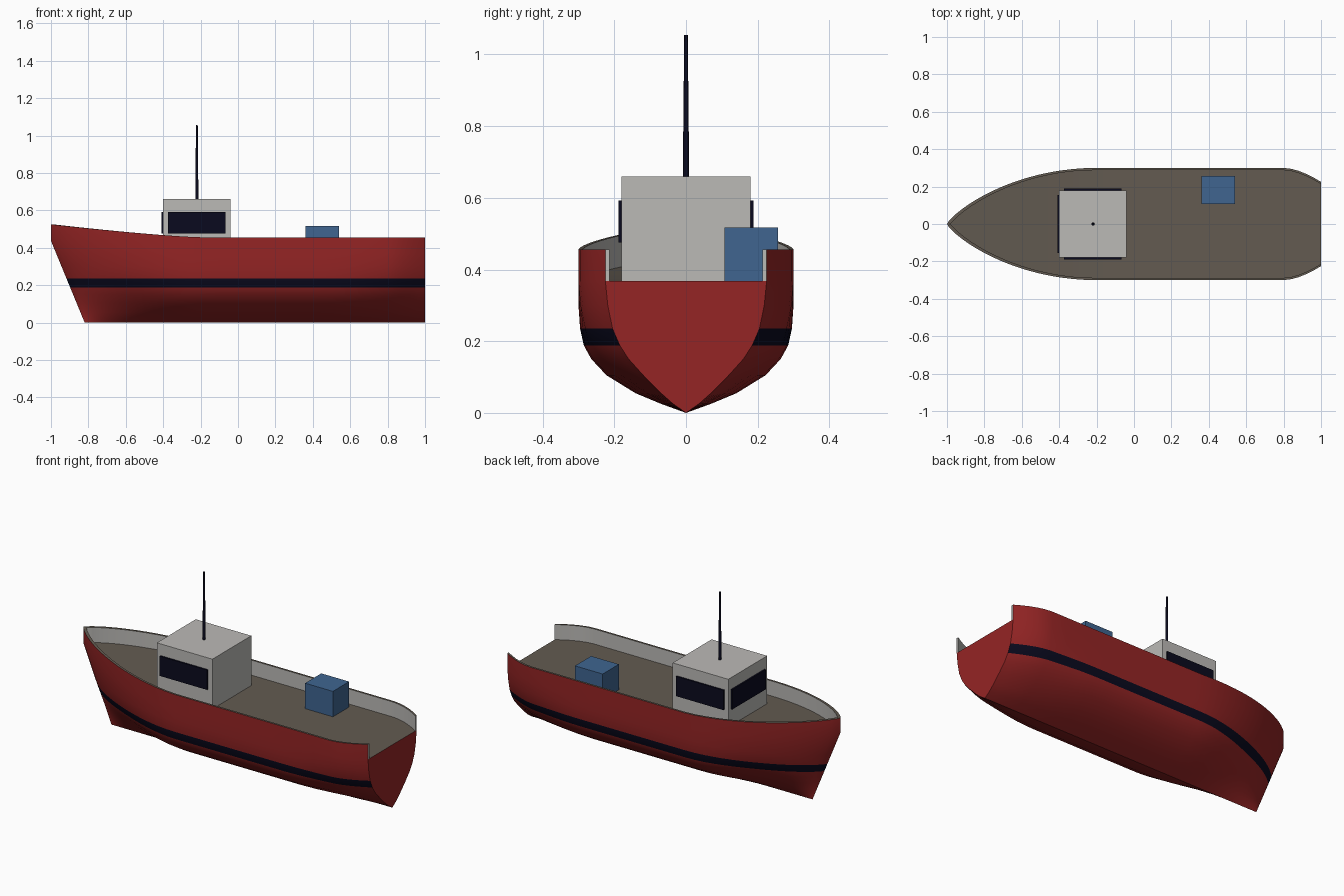
import bpy, bmesh, math

if "Cube" in bpy.data.objects:
    bpy.data.objects.remove(bpy.data.objects["Cube"])


def material(name, r, g, b):
    m = bpy.data.materials.new(name)
    m.diffuse_color = (r, g, b, 1)
    m.use_nodes = True
    m.node_tree.nodes["Principled BSDF"].inputs["Base Color"].default_value = m.diffuse_color
    return m


RED = material("hull red", 0.30, 0.018, 0.018)
NAVY = material("dark navy", 0.003, 0.003, 0.013)
GREY = material("light grey", 0.50, 0.49, 0.47)
BROWN = material("deck brown", 0.125, 0.105, 0.083)
BLUE = material("crate blue", 0.05, 0.13, 0.28)

# Hull section: heights and width fractions, round amidships and V at the ends
LEVELS = [0, 0.025, 0.055, 0.105, 0.15, 0.188, 0.235, 0.30]
ROUND = [0, 0.23, 0.47, 0.74, 0.88, 0.95, 0.985, 1, 1, 1]
VEE = [0, 0.16, 0.31, 0.53, 0.71, 0.82, 0.91, 0.97, 1, 1]
WALL = 0.012


def smooth(t):
    t = min(max(t, 0), 1)
    return t * t * (3 - 2 * t)


def half_width(x):
    if x < -0.2:
        return 0.3 * max(0, 1 - ((-0.2 - x) / 0.8) ** 2) ** 0.8
    return 0.3 - 0.075 * (max(0, x - 0.8) / 0.2) ** 1.7


def section(x):
    """Half outline from keel to rim, then the inner rim and deck edge."""
    fwd = max(0, -0.2 - x) / 0.8
    sheer = 0.456 + 0.069 * fwd ** 1.3
    deck = sheer - 0.088
    v = max(smooth((-0.2 - x) / 0.6), smooth((x - 0.5) / 0.5))
    pts = []
    for z, a, b in zip(LEVELS + [deck, sheer], ROUND, VEE):
        rake = 0.18 * max(0, 1 - z / 0.437)      # raked stem
        pts.append((x + rake * fwd, half_width(x) * (a + (b - a) * v), z))
    for z in (sheer, deck):
        pts.append((x + WALL * fwd, max(0, half_width(x) - WALL), z))
    return pts


# Hull with bulwark, rim, deck and transom
xs = [-1 + 0.8 * (i / 18) ** 1.5 for i in range(19)]
xs += [-0.2 + 0.1 * i for i in range(1, 11)] + [0.84, 0.88, 0.92, 0.96, 1]
bm = bmesh.new()
ends, deck_edges = [], []
for side in (-1, 1):
    rows = [[bm.verts.new((x, side * y, z)) for x, y, z in section(s)] for s in xs]
    for a, b in zip(rows, rows[1:]):
        for k in range(11):
            f = bm.faces.new((a[k], b[k], b[k + 1], a[k + 1]))
            f.material_index = {5: 1, 9: 3, 10: 2}.get(k, 0)
    f = bm.faces.new([rows[-1][k] for k in (8, 9, 10, 11)])
    f.material_index = 2
    ends.append(rows[-1])
    deck_edges.append([r[11] for r in rows])
left, right = deck_edges
for i in range(len(xs) - 1):
    f = bm.faces.new((left[i], left[i + 1], right[i + 1], right[i]))
    f.material_index = 3
p, q = ends
bm.faces.new([p[11]] + p[8:0:-1] + [p[0]] + q[1:9] + [q[11]])
bmesh.ops.remove_doubles(bm, verts=bm.verts, dist=0.0002)
bmesh.ops.recalc_face_normals(bm, faces=bm.faces)
me = bpy.data.meshes.new("hull")
bm.to_mesh(me)
bm.free()
for m in (RED, NAVY, GREY, BROWN):
    me.materials.append(m)
hull = bpy.data.objects.new("hull", me)
bpy.context.collection.objects.link(hull)
bpy.context.view_layer.objects.active = hull
hull.select_set(True)
bpy.ops.object.shade_smooth_by_angle(angle=math.radians(35))


def box(name, lo, hi, mat):
    bpy.ops.mesh.primitive_cube_add(size=1, location=[(a + b) / 2 for a, b in zip(lo, hi)])
    o = bpy.context.object
    o.name = name
    o.scale = [b - a for a, b in zip(lo, hi)]
    o.data.materials.append(mat)


# Wheelhouse with window plates on the bow side and both flanks
box("wheelhouse", (-0.40, -0.18, 0.365), (-0.04, 0.18, 0.66), GREY)
box("bow_window", (-0.409, -0.155, 0.476), (-0.40, 0.155, 0.592), NAVY)
box("front_window", (-0.375, -0.189, 0.476), (-0.067, -0.18, 0.592), NAVY)
box("back_window", (-0.375, 0.18, 0.476), (-0.067, 0.189, 0.592), NAVY)

# Crate on the aft deck
box("crate", (0.36, 0.107, 0.365), (0.54, 0.257, 0.517), BLUE)

# Tapered mast
bpy.ops.mesh.primitive_cone_add(vertices=10, radius1=0.009, radius2=0.005, depth=0.405,
                                location=(-0.22, 0, 0.8525))
bpy.context.object.name = "mast"
bpy.context.object.data.materials.append(NAVY)
bpy.ops.object.shade_smooth_by_angle(angle=math.radians(40))
